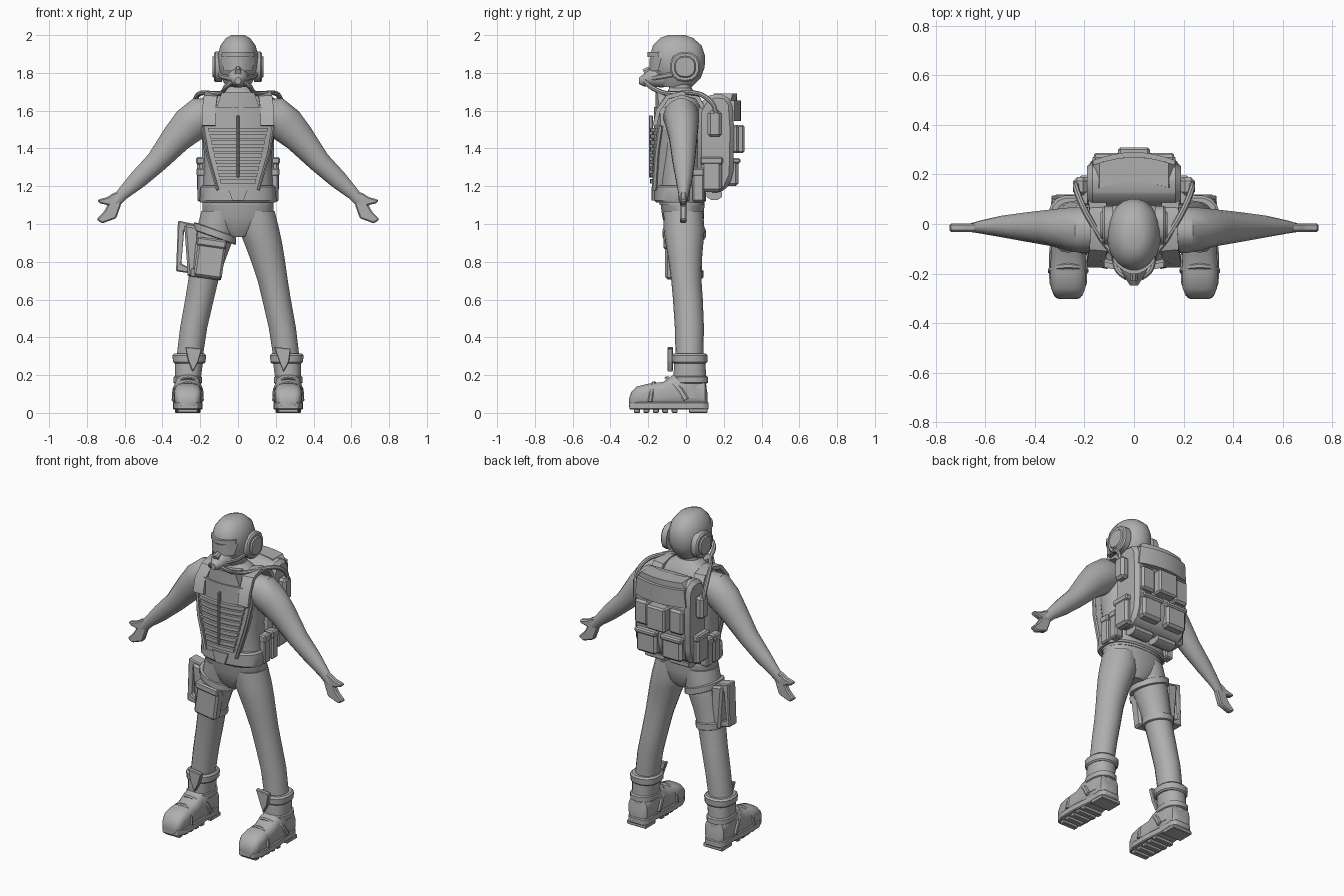
import bpy, bmesh, math
from mathutils import Vector as V, Matrix

grey = bpy.data.materials.new("plain grey")
grey.diffuse_color = (0.43, 0.43, 0.43, 1)
X, Y, Z = V((1, 0, 0)), V((0, 1, 0)), V((0, 0, 1))


def finish(name, bm, bevel=0, angle=35):
    bmesh.ops.recalc_face_normals(bm, faces=bm.faces)
    if bevel:
        bmesh.ops.bevel(bm, geom=bm.edges[:], offset=bevel, segments=1,
                        affect='EDGES', clamp_overlap=True)
    me = bpy.data.meshes.new(name)
    bm.to_mesh(me)
    bm.free()
    me.polygons.foreach_set("use_smooth", [True] * len(me.polygons))
    me.set_sharp_from_angle(angle=math.radians(angle))
    me.materials.append(grey)
    ob = bpy.data.objects.new(name, me)
    bpy.context.collection.objects.link(ob)
    return ob


def loft(name, rings, n=20, p=1.0, angle=35):
    """Skin rings given as (centre, u, v); p below 1 squares the section."""
    bm = bmesh.new()
    rows = []
    for c, u, v in rings:
        row = []
        for i in range(n):
            a = 2 * math.pi * (i + 0.5) / n
            ca, sa = math.cos(a), math.sin(a)
            row.append(bm.verts.new(c + u * math.copysign(abs(ca) ** p, ca)
                                    + v * math.copysign(abs(sa) ** p, sa)))
        rows.append(row)
    for a, b in zip(rows, rows[1:]):
        for i in range(n):
            j = (i + 1) % n
            bm.faces.new((a[i], a[j], b[j], b[i]))
    bm.faces.new(rows[0])
    bm.faces.new(rows[-1])
    return finish(name, bm, 0, angle)


def stack(name, rows, n=20, p=1.0, angle=35):
    """Horizontal sections: (z, cx, cy, rx, ry)."""
    return loft(name, [(V((cx, cy, z)), X * rx, Y * ry) for z, cx, cy, rx, ry in rows], n, p, angle)


def tube(name, pts, radii, n=8, ref=Y, p=1.0):
    """Sweep along points; radii are (across, along ref)."""
    pts = [V(q) for q in pts]
    rings = []
    for i, c in enumerate(pts):
        t = (pts[min(i + 1, len(pts) - 1)] - pts[max(i - 1, 0)]).normalized()
        v = (ref - t * ref.dot(t)).normalized()
        a, b = radii[i] if isinstance(radii, list) else radii
        rings.append((c, v.cross(t) * a, v * b))
    return loft(name, rings, n, p)


def smooth_path(pts, k=5):
    """Catmull-Rom resampling for hoses."""
    q = [V(a) for a in pts]
    q = [q[0]] + q + [q[-1]]
    out = []
    for i in range(1, len(q) - 2):
        a, b, c, d = q[i - 1:i + 3]
        for j in range(k):
            t = j / k
            out.append(0.5 * (2 * b + (c - a) * t + (2 * a - 5 * b + 4 * c - d) * t * t
                              + (3 * b - a - 3 * c + d) * t ** 3))
    return out + [q[-2]]


def prism(name, pts, lo, hi, axis='y', bevel=0.006):
    """Extrude a polygon along x, y or z."""
    place = {'x': lambda a, b, d: (d, a, b), 'y': lambda a, b, d: (a, d, b),
             'z': lambda a, b, d: (a, b, d)}[axis]
    bm = bmesh.new()
    a = [bm.verts.new(place(*q, lo)) for q in pts]
    b = [bm.verts.new(place(*q, hi)) for q in pts]
    bm.faces.new(a)
    bm.faces.new(b)
    for i in range(len(a)):
        j = (i + 1) % len(a)
        bm.faces.new((a[i], a[j], b[j], b[i]))
    return finish(name, bm, bevel, 30)


def box(name, c, size, rot=0, bevel=0.008):
    bm = bmesh.new()
    bmesh.ops.create_cube(bm, size=1, matrix=Matrix.Translation(c) @ Matrix.Rotation(rot, 4, 'Y')
                          @ Matrix.Diagonal((*size, 1)))
    return finish(name, bm, bevel, 30)


def slab(name, z0, z1, w0, w1, y, thick, k, bevel=0.004, cx=0):
    """Plate bowed around the body: outer surface at y + k*x*x."""
    bm = bmesh.new()
    cols = []
    for i in range(9):
        f = i / 4 - 1
        col = []
        for z, w, d in ((z0, w0, 0), (z1, w1, 0), (z1, w1, thick), (z0, w0, thick)):
            col.append(bm.verts.new((cx + f * w, y + k * (f * w) ** 2 + d, z)))
        cols.append(col)
    for a, b in zip(cols, cols[1:]):
        for i in range(4):
            j = (i + 1) % 4
            bm.faces.new((a[i], a[j], b[j], b[i]))
    bm.faces.new(cols[0])
    bm.faces.new(cols[-1])
    return finish(name, bm, 0, 30)


# torso, pelvis and neck
stack("torso", [(1.1, 0, -.02, .19, .12), (1.2, 0, -.025, .185, .12), (1.35, 0, -.03, .178, .12),
                (1.5, 0, -.035, .195, .13), (1.6, 0, -.03, .205, .12), (1.66, 0, -.025, .165, .095),
                (1.695, 0, -.025, .1, .075), (1.72, 0, -.03, .068, .06), (1.78, 0, -.03, .062, .06)], 24, .85)
stack("pelvis", [(.93, 0, -.01, .05, .07), (.97, 0, -.01, .13, .095), (1.04, 0, -.015, .19, .112),
                 (1.13, 0, -.02, .19, .118)], 24, .9)
stack("belt", [(1.115, 0, -.03, .2, .13), (1.125, 0, -.03, .205, .138), (1.195, 0, -.03, .2, .138),
               (1.205, 0, -.03, .19, .13)], 24, .8)

# helmet, visor and breathing mask
stack("helmet", [(2.0, 0, -.05, .035, .045), (1.985, 0, -.05, .064, .088), (1.945, 0, -.046, .094, .13),
                 (1.89, 0, -.045, .108, .147), (1.83, 0, -.04, .106, .14), (1.775, 0, -.04, .09, .12),
                 (1.725, 0, -.05, .062, .08)], 24, .95)
slab("brow", 1.885, 1.91, .088, .085, -.203, .04, 7.5)
slab("visor", 1.81, 1.875, .075, .09, -.192, .03, 7.5)
loft("mask", [(V((0, y, z)), X * w, Z * h) for y, z, w, h in
              ((-.12, 1.775, .062, .055), (-.19, 1.775, .052, .048), (-.22, 1.762, .036, .036),
               (-.248, 1.758, .016, .018))], 12)
tube("mask_valve", [(0, -.19, 1.815), (0, -.222, 1.8)], (.022, .018), 8, X)

for s in (-1, 1):
    side = "right" if s < 0 else "left"

    def m(pts):
        return [(s * a, b, c) for a, b, c in pts]

    # ear cups, mask straps and hoses
    for part, x0, x1, r in (("ear_cup", .085, .128, 1), ("ear_cap", .125, .136, .72)):
        loft(f"{side}_{part}", [(V((s * x, -.005, 1.832)), Y * .08 * r * f, Z * .08 * r * f)
                                for x, f in ((x0, 1), (x1 - .008, 1), (x1, .9))], 14, .85)
    tube(f"{side}_mask_strap", m([(.04, -.19, 1.77), (.085, -.13, 1.78), (.11, -.03, 1.8)]), (.006, .014), 6, Z)
    tube(f"{side}_hose", smooth_path(m([(.03, -.215, 1.755), (.065, -.185, 1.725), (.085, -.12, 1.695),
         (.13, -.06, 1.69), (.18, .02, 1.695), (.215, .09, 1.68), (.235, .15, 1.62), (.225, .165, 1.5)])),
         (.013, .013), 8, Z + X * .3 * s)

    # arm and hand
    tube(f"{side}_arm", m([(.12, -.025, 1.58), (.2, -.025, 1.57), (.255, -.02, 1.525), (.325, -.015, 1.455),
         (.43, -.012, 1.33), (.53, -.01, 1.235), (.61, -.012, 1.16), (.655, -.015, 1.11)]),
         [(.085, .085), (.103, .095), (.1, .088), (.083, .075), (.06, .06), (.05, .044), (.034, .028), (.03, .018)], 16)
    prism(f"{side}_hand", [(s * x, z) for x, z in (
        (.605, 1.185), (.667, 1.16), (.69, 1.143), (.745, 1.128), (.735, 1.11), (.69, 1.1), (.71, 1.065),
        (.75, 1.025), (.72, 1.003), (.645, 1.03), (.62, 1.1))], -.032, .002, bevel=.007)

    # leg
    stack(f"{side}_leg", [(1.07, s * .095, -.015, .1, .105), (.97, s * .112, -.01, .108, .108),
          (.9, s * .133, -.008, .102, .1), (.82, s * .155, -.005, .093, .09), (.7, s * .184, .002, .081, .08),
          (.6, s * .204, .01, .077, .079), (.45, s * .235, .018, .073, .077), (.28, s * .258, .018, .07, .073)], 18)

    # boot: shaft, foot, sole, tread and trimmings
    bx = s * .266
    stack(f"{side}_boot_shaft", [(.08, bx, .02, .072, .09), (.18, bx, .02, .07, .088),
                                 (.3, s * .258, .02, .078, .083)], 16, .85)
    stack(f"{side}_boot_collar", [(.262, s * .258, .02, .08, .086), (.27, s * .258, .02, .088, .094),
          (.305, s * .258, .02, .09, .096), (.315, s * .258, .02, .08, .086)], 16, .85)
    loft(f"{side}_boot_foot", [(V((bx, y, (t + .03) / 2)), X * w, Z * (t - .03) / 2) for y, w, t in
         ((.115, .04, .1), (.1, .065, .17), (.0, .072, .21), (-.07, .07, .2), (-.12, .07, .165),
          (-.2, .074, .155), (-.26, .07, .14), (-.29, .058, .11), (-.302, .04, .075))], 16, .65)
    sole = [(-.05, .12), (.05, .12), (.07, .09), (.065, 0), (.078, -.13), (.076, -.24), (.05, -.3),
            (-.05, -.3), (-.076, -.24), (-.078, -.13), (-.065, 0), (-.07, .09)]
    prism(f"{side}_boot_sole", [(bx + a, b) for a, b in sole], .018, .058, 'z', .005)
    box(f"{side}_boot_heel", (bx, .065, .012), (.135, .1, .024), bevel=.004)
    for i in range(5):
        box(f"{side}_tread_{i}", (bx, -.06 - .05 * i, .012), (.13 - .006 * i, .032, .024), bevel=.004)
    tube(f"{side}_toe_seam", [(bx + .075 * math.cos(a), -.19 + .02 * math.sin(a), .06 + .1 * math.sin(a) ** .7)
         for a in [math.pi * i / 10 for i in range(11)]], (.008, .012), 6)
    tube(f"{side}_instep_strap", [(bx + .078 * math.cos(a), .0 - .1 * math.sin(a), .07 + .115 * math.sin(a) ** .7)
         for a in [math.pi * i / 10 for i in range(11)]], (.008, .016), 6)
    prism(f"{side}_boot_tongue", [(s * .235 - .045, .35), (s * .235 + .045, .34), (s * .24 + .03, .27),
          (s * .24, .215), (s * .24 - .025, .28)], -.098, -.07, bevel=.004)
    stack(f"{side}_ankle_band", [(.155, bx, .02, .07, .09), (.16, bx, .022, .077, .097),
          (.19, bx, .022, .077, .097), (.195, bx, .02, .07, .09)], 16, .85)

    # vest shoulder strap and edge frame
    tube(f"{side}_shoulder_strap", m([(.155, -.165, 1.52), (.155, -.148, 1.6), (.145, -.1, 1.67),
         (.14, -.02, 1.692), (.145, .06, 1.67), (.15, .1, 1.6)]), (.016, .05), 4, X)
    tube(f"{side}_vest_edge", m([(.188, -.135, 1.52), (.165, -.155, 1.38), (.108, -.168, 1.18)]), (.009, .014), 6)

    # hip pouches
    for i, y in enumerate((-.01, .065)):
        box(f"{side}_hip_pouch_{i}", (s * .188, y, 1.195), (.055, .06, .15))
        box(f"{side}_hip_pouch_flap_{i}", (s * .19, y, 1.275), (.058, .065, .045))

    # backpack side parts and pockets
    box(f"{side}_hose_block", (s * .218, .152, 1.53), (.055, .075, .14), bevel=.015)
    box(f"{side}_pack_side_pocket", (s * .188, .135, 1.255), (.06, .11, .17), bevel=.015)
    box(f"{side}_pack_side_flap", (s * .192, .135, 1.335), (.06, .12, .04))
    box(f"{side}_pack_mid_pocket", (s * .12, .25, 1.45), (.095, .06, .15), bevel=.012)
    box(f"{side}_pack_low_pocket", (s * .088, .24, 1.27), (.14, .075, .14), bevel=.015)
    box(f"{side}_pack_low_flap", (s * .088, .25, 1.335), (.148, .075, .03))
    tube(f"{side}_pack_roll", m([(.02, .15, 1.155), (.15, .15, 1.155)]), (.03, .045), 8)

# vest front: carrier, chest plate, ribs, zip and tab
slab("vest_lower", 1.18, 1.5, .108, .185, -.175, .07, 1.1)
slab("vest_upper", 1.5, 1.62, .185, .17, -.17, .07, 1.1)
slab("collar_plate", 1.6, 1.7, .118, .085, -.162, .08, 1.5)
for i in range(9):
    z = 1.215 + .034 * i
    w = .092 + .0078 * i
    slab(f"vest_rib_{i}", z, z + .022, w, w + .005, -.19, .03, 1.1)
box("vest_zip", (0, -.186, 1.41), (.014, .022, .33), bevel=.004)
slab("vest_bottom_tab", 1.125, 1.195, .03, .055, -.182, .05, 1.1)

# backpack
prism("backpack", [(.06, 1.6), (.1, 1.67), (.15, 1.69), (.21, 1.685), (.245, 1.64), (.255, 1.5), (.25, 1.26),
                   (.215, 1.18), (.14, 1.16), (.06, 1.2)], -.19, .19, 'x', .022)
slab("pack_top_flap", 1.545, 1.655, .175, .165, .29, -.06, -1.2)
slab("pack_lid", 1.655, 1.69, .165, .14, .27, -.1, -1.2)
box("pack_center_pocket", (0, .275, 1.45), (.13, .07, .15), bevel=.01)

# thigh holster on the right leg
box("thigh_pouch", (-.148, -.078, .815), (.15, .065, .2), math.radians(8), .012)
box("thigh_pouch_flap", (-.14, -.085, .9), (.158, .07, .045), math.radians(8), .008)
prism("holster_body", [(-.285, 1.0), (-.205, .985), (-.215, .73), (-.265, .72)], -.055, .05, bevel=.012)
prism("holster_grip", [(-.318, 1.018), (-.23, 1.0), (-.235, .975), (-.285, .965), (-.3, .79), (-.26, .77),
                       (-.26, .74), (-.328, .75)], -.04, .035, bevel=.006)
for name, c, u, v in (("thigh_strap_upper", (-.122, -.01, .95), (.113, 0, -.04), .115),
                      ("thigh_strap_lower", (-.178, 0, .735), (.09, 0, -.012), .092)):
    loft(name, [(V(c) + Z * h, V(u) * f, Y * v * f) for h, f in
                ((-.022, .93), (-.018, 1), (.018, 1), (.022, .93))], 18)
